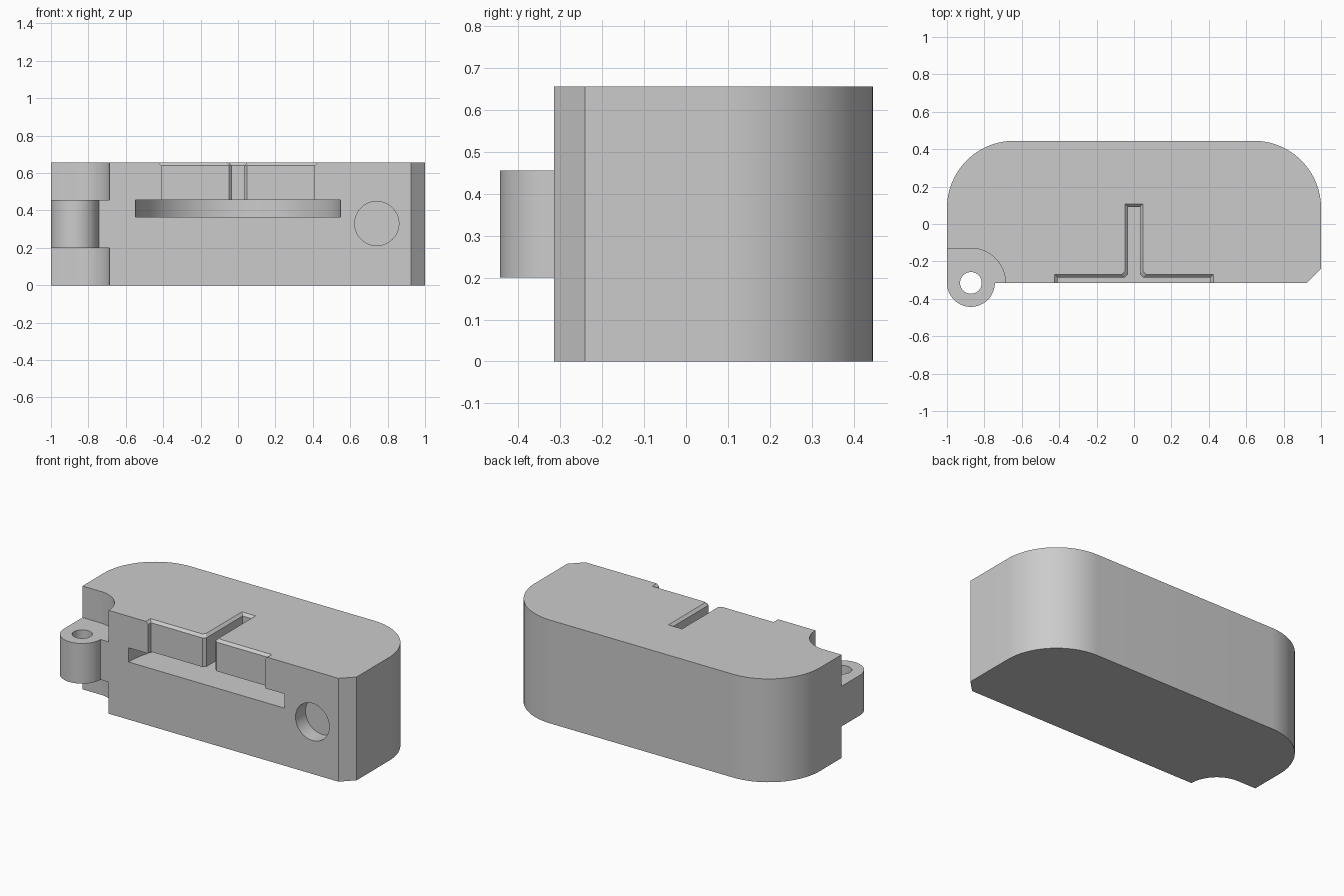
import bpy
import bmesh
from math import cos, sin, radians, pi
from mathutils import Matrix

HEIGHT = 0.655
FRONT = -0.315
PIN = (-0.872, FRONT)          # hinge axis
KNUCKLE_LOW, KNUCKLE_HIGH = 0.2, 0.455

cube = bpy.data.objects.get("Cube")
if cube:
    bpy.data.objects.remove(cube, do_unlink=True)

grey = bpy.data.materials.new("plain_grey")
grey.use_nodes = True
grey.diffuse_color = (0.6, 0.6, 0.6, 1)
grey.node_tree.nodes["Principled BSDF"].inputs["Base Color"].default_value = (0.6, 0.6, 0.6, 1)


def arc(center, radius, start, end, steps=24):
    angles = [radians(start + (end - start) * i / steps) for i in range(steps + 1)]
    return [(center[0] + radius * cos(a), center[1] + radius * sin(a)) for a in angles]


def add_object(name, bm):
    bmesh.ops.recalc_face_normals(bm, faces=bm.faces)
    mesh = bpy.data.meshes.new(name)
    bm.to_mesh(mesh)
    bm.free()
    mesh.materials.append(grey)
    obj = bpy.data.objects.new(name, mesh)
    bpy.context.collection.objects.link(obj)
    return obj


def loft(name, rings):
    """Join stacked outlines, given as (height, points), into a closed solid."""
    bm = bmesh.new()
    loops = [[bm.verts.new((x, y, z)) for x, y in points] for z, points in rings]
    n = len(loops[0])
    for low, high in zip(loops, loops[1:]):
        for i in range(n):
            j = (i + 1) % n
            bm.faces.new((low[i], low[j], high[j], high[i]))
    bm.faces.new(loops[0][::-1])
    bm.faces.new(loops[-1])
    return add_object(name, bm)


def prism(name, points, low, high):
    return loft(name, [(low, points), (high, points)])


def cylinder(name, radius, depth, matrix, segments=64):
    bm = bmesh.new()
    bmesh.ops.create_cone(bm, cap_ends=True, segments=segments, radius1=radius,
                          radius2=radius, depth=depth, matrix=matrix)
    return add_object(name, bm)


def cut(target, cutter):
    cutter.hide_render = True
    mod = target.modifiers.new("cut", "BOOLEAN")
    mod.operation = "DIFFERENCE"
    mod.solver = "EXACT"
    mod.object = cutter
    bpy.ops.object.select_all(action="DESELECT")
    bpy.context.view_layer.objects.active = target
    target.select_set(True)
    bpy.ops.object.modifier_apply(modifier=mod.name)
    bpy.data.objects.remove(cutter, do_unlink=True)


# Body outline: chamfered front corner, rounded back corners, hinge bulge
outline = [(0.925, FRONT), (1, -0.24)]
outline += arc((0.64, 0.085), 0.36, 0, 90)
outline += arc((-0.64, 0.085), 0.36, 90, 180)
outline += arc(PIN, 0.128, 180, 360, 32)
body = prism("hinged_body", outline, 0, HEIGHT)

# Clearance above and below the hinge knuckle
clearance = arc(PIN, 0.185, 90, 0)
clearance += [(-0.687, -0.6), (-1.1, -0.6), (-1.1, FRONT + 0.185)]
cut(body, prism("lower_clearance", clearance, -0.1, KNUCKLE_LOW))
cut(body, prism("upper_clearance", clearance, KNUCKLE_HIGH, 0.8))

# Hinge pin hole
cut(body, cylinder("pin_hole", 0.058, 2, Matrix.Translation((*PIN, 0.3)), 48))


# T-shaped recess with a flared rim and chamfered stem mouth
def t_outline(grow):
    edge, half, stem, chamfer = -0.285 + grow, 0.41 + grow, 0.032 + grow, 0.016
    right = [(half, -0.5), (half, edge), (stem + chamfer, edge),
             (stem, edge + chamfer), (stem, 0.092 + grow)]
    return right + [(-x, y) for x, y in reversed(right)]


cut(body, loft("t_recess", [(0.41, t_outline(0)), (HEIGHT - 0.016, t_outline(0)),
                            (HEIGHT + 0.016, t_outline(0.032))]))

# Half-disc slot opening on the front
cut(body, cylinder("disc_slot", 0.547, 0.09, Matrix.Translation((0, FRONT, 0.41)), 96))

# Blind round socket in the front
socket_place = Matrix.Translation((0.742, FRONT, 0.33)) @ Matrix.Rotation(pi / 2, 4, "X")
cut(body, cylinder("round_socket", 0.118, 0.2, socket_place))

bpy.ops.object.select_all(action="DESELECT")
body.select_set(True)
bpy.context.view_layer.objects.active = body
bpy.ops.object.shade_smooth_by_angle(angle=radians(25))
